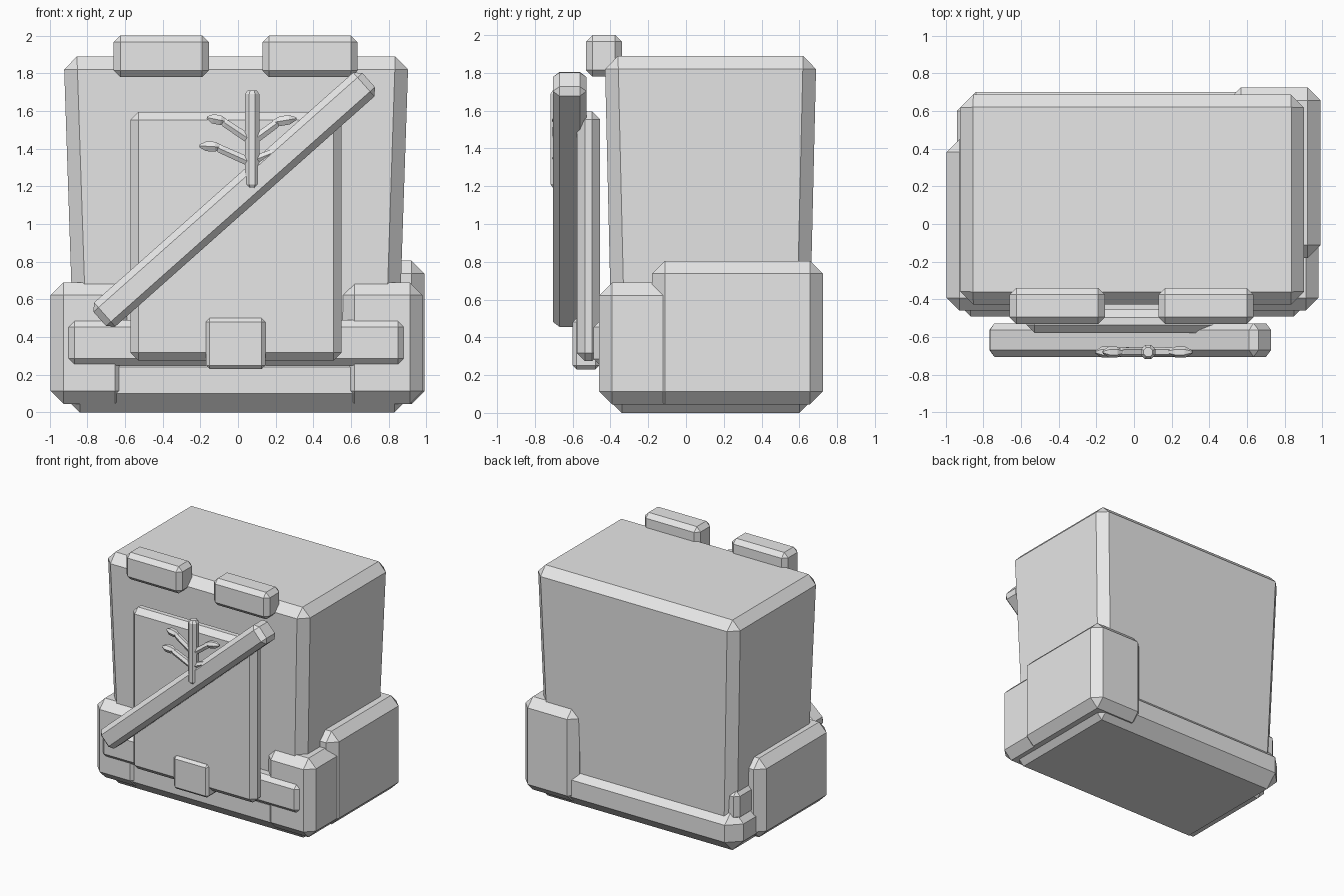
import bpy
import bmesh
from math import radians, cos, sin, tau
from mathutils import Vector, Matrix

default = bpy.data.objects.get("Cube")
if default:
    bpy.data.objects.remove(default, do_unlink=True)

grey = bpy.data.materials.new("light_grey")
grey.use_nodes = True
grey.diffuse_color = (0.8, 0.8, 0.8, 1)
grey.node_tree.nodes["Principled BSDF"].inputs["Base Color"].default_value = (0.8, 0.8, 0.8, 1)


def add_object(name, bm, bevel=0.0):
    """Turn a bmesh into a flat-shaded object with an optional chamfer."""
    bmesh.ops.recalc_face_normals(bm, faces=bm.faces)
    mesh = bpy.data.meshes.new(name)
    bm.to_mesh(mesh)
    bm.free()
    mesh.materials.append(grey)
    obj = bpy.data.objects.new(name, mesh)
    bpy.context.collection.objects.link(obj)
    if bevel:
        mod = obj.modifiers.new("Chamfer", "BEVEL")
        mod.width = bevel
        mod.segments = 1
        mod.limit_method = 'NONE'
    return obj


def box(name, x, y, z, bevel, taper=(1, 1)):
    """Chamfered box from three ranges; taper scales the bottom in x and y."""
    lo, hi = Vector((x[0], y[0], z[0])), Vector((x[1], y[1], z[1]))
    bm = bmesh.new()
    bmesh.ops.create_cube(bm, size=1)
    for v in bm.verts:
        if v.co.z < 0:
            v.co.x *= taper[0]
            v.co.y *= taper[1]
    bmesh.ops.scale(bm, vec=hi - lo, verts=bm.verts)
    obj = add_object(name, bm, bevel)
    obj.location = (lo + hi) / 2
    return obj


def spindle(name, start, end, profile, sides=6, flat=1.0):
    """Faceted rod between two points; profile lists (position, radius)."""
    start, end = Vector(start), Vector(end)
    axis = end - start
    depth = Vector((0, 1, 0))
    across = axis.normalized().cross(depth)
    bm = bmesh.new()
    rings = []
    for t, r in profile:
        angles = [tau * (i + 0.5) / sides for i in range(sides)]
        rings.append([bm.verts.new(start + axis * t + across * r * cos(a)
                                   + depth * r * flat * sin(a)) for a in angles])
    for a, b in zip(rings, rings[1:]):
        for i in range(sides):
            j = (i + 1) % sides
            bm.faces.new((a[i], a[j], b[j], b[i]))
    bm.faces.new(rings[0])
    bm.faces.new(rings[-1])
    return add_object(name, bm)


# Main bag, narrowing towards the bottom, on its wider base
box("bag_body", (-0.925, 0.905), (-0.43, 0.69), (0.1, 1.89), 0.07, (0.935, 0.925))
box("bag_base", (-0.94, 0.93), (-0.44, 0.70), (0, 0.34), 0.1)

# Corner pockets
box("front_right_pocket", (-0.995, -0.585), (-0.46, 0.45), (0.045, 0.69), 0.068)
box("front_left_pocket", (0.55, 0.98), (-0.46, 0.1), (0.045, 0.69), 0.068)
box("rear_left_pocket", (0.5, 0.99), (-0.18, 0.725), (0.045, 0.805), 0.068)

# Belt around the bag, front flap and buckle
box("belt", (-0.905, 0.885), (-0.49, 0.63), (0.25, 0.49), 0.036)
box("front_flap", (-0.57, 0.55), (-0.578, -0.455), (0.275, 1.595), 0.042)
box("buckle", (-0.17, 0.145), (-0.60, -0.46), (0.23, 0.50), 0.02)

# Shoulder strap mounts along the top edge
for side, x in (("right", (-0.66, -0.155)), ("left", (0.13, 0.635))):
    box(side + "_top_block", x, (-0.53, -0.34), (1.78, 2.0), 0.035)

# Diagonal bar across the front
bar = box("diagonal_bar", (-0.975, 0.935), (-0.705, -0.527), (1.045, 1.215), 0.035)
bar.rotation_euler.y = radians(-41.6)

# Twig emblem: a stem with leafy branches
EMBLEM_Y = -0.68
rod = [(0, 0.026), (0.04, 0.041), (0.96, 0.041), (1, 0.026)]
leafy = [(0, 0.027), (0.52, 0.025), (0.6, 0.03)]
spindle("emblem_stem", (0.075, EMBLEM_Y, 1.19), (0.075, EMBLEM_Y, 1.71), rod, 8)

branches = {
    "lower_right": ((0.06, 1.33), (-0.12, 1.41), (-0.205, 1.415), 0.03),
    "upper_right": ((0.06, 1.45), (-0.09, 1.55), (-0.165, 1.565), 0.029),
    "upper_left": ((0.09, 1.45), (0.22, 1.545), (0.31, 1.56), 0.029),
}
for name, (root, joint, tip, radius) in branches.items():
    r, j, t = (Vector((p[0], EMBLEM_Y, p[1])) for p in (root, joint, tip))
    spindle(name + "_branch", r, j, [(0, 0.027), (0.85, 0.025), (1, 0.015)])
    leaf = [(0, 0.012), (0.3, radius), (0.7, radius), (1, 0.008)]
    spindle(name + "_leaf", j - (t - j) * 0.4, t, leaf)
spindle("lower_left_branch", (0.09, EMBLEM_Y, 1.34), (0.265, EMBLEM_Y, 1.41),
        [(0, 0.027), (0.6, 0.022), (1, 0.007)])
